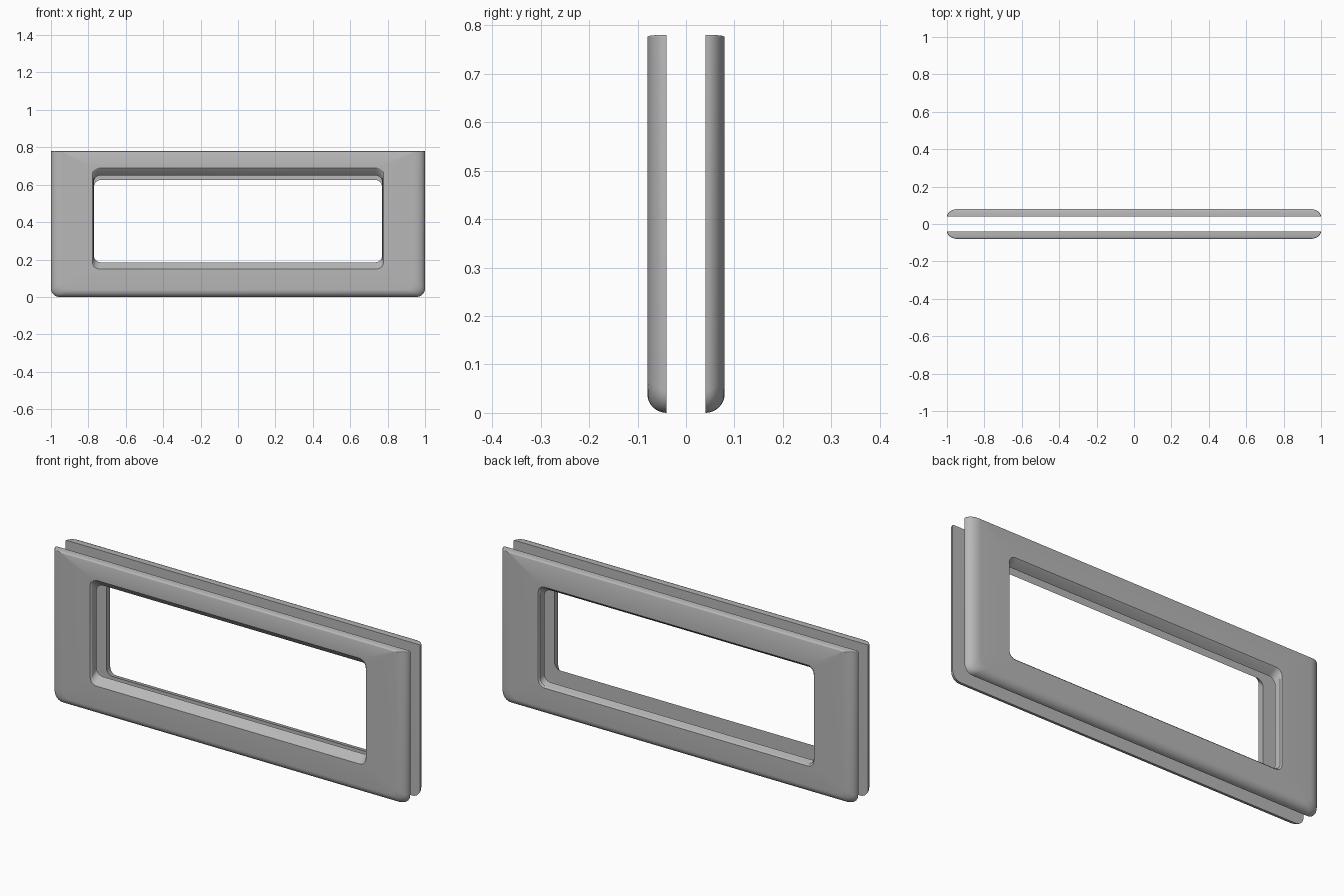
import bpy, bmesh, math

cube = bpy.data.objects.get("Cube")
if cube:
    bpy.data.objects.remove(cube, do_unlink=True)

grey = bpy.data.materials.new("plain grey")
grey.use_nodes = True
COLOUR = (0.48, 0.48, 0.48, 1)
grey.diffuse_color = COLOUR
grey.node_tree.nodes["Principled BSDF"].inputs["Base Color"].default_value = COLOUR

INNER, DEPTH, TOP = 0.04, 0.04, 0.78
ARC = 6      # segments per rounded corner
STEPS = 8    # segments across the rounded rim


def rounded_loop(bm, half, z0, z1, r_low, r_high, y):
    """Rounded rectangle in the xz plane, counted from the upper right corner."""
    corners = [(1, 1, r_high, 0), (-1, 1, r_high, 90), (-1, -1, r_low, 180), (1, -1, r_low, 270)]
    verts = []
    for sx, sz, r, start in corners:
        cx = sx * (half - r)
        cz = z1 - r if sz > 0 else z0 + r
        for i in range(ARC + 1):
            a = math.radians(start + 90 * i / ARC)
            verts.append(bm.verts.new((cx + r * math.cos(a), y, cz + r * math.sin(a))))
    return verts


def make_plate(name, side, opening):
    bm = bmesh.new()
    rings = []
    # rim: rounded on the ends and bottom, nearly square along the top
    for i in range(STEPS + 1):
        a = math.pi / 2 * i / STEPS
        inset, y = 1 - math.cos(a), INNER + DEPTH * math.sin(a)
        rings.append(rounded_loop(bm, 1 - 0.06 * inset, 0.04 * inset,
                                  TOP - 0.005 * inset ** 2, 0.045, 0.004, side * y))
    # opening: from the outer face through to the inner face
    for half, z0, z1, depth in opening:
        rings.append(rounded_loop(bm, half, z0, z1, 0.035, 0.035, side * (INNER + depth)))
    # skin the closed ring of loops
    for a, b in zip(rings, rings[1:] + rings[:1]):
        for i in range(len(a)):
            j = (i + 1) % len(a)
            bm.faces.new((a[i], a[j], b[j], b[i]))
    bmesh.ops.recalc_face_normals(bm, faces=bm.faces)
    mesh = bpy.data.meshes.new(name)
    bm.to_mesh(mesh)
    bm.free()
    mesh.materials.append(grey)
    plate = bpy.data.objects.new(name, mesh)
    bpy.context.collection.objects.link(plate)
    bpy.ops.object.select_all(action="DESELECT")
    plate.select_set(True)
    bpy.context.view_layer.objects.active = plate
    bpy.ops.object.shade_smooth_by_angle(angle=math.radians(30))


# half width, bottom, top, depth of each opening loop
make_plate("front_frame", -1, [(0.778, 0.15, 0.69, DEPTH), (0.772, 0.155, 0.68, 0.033),
                               (0.77, 0.185, 0.65, 0)])
make_plate("back_frame", 1, [(0.778, 0.14, 0.655, DEPTH), (0.772, 0.147, 0.647, 0.033),
                             (0.77, 0.155, 0.625, 0)])
